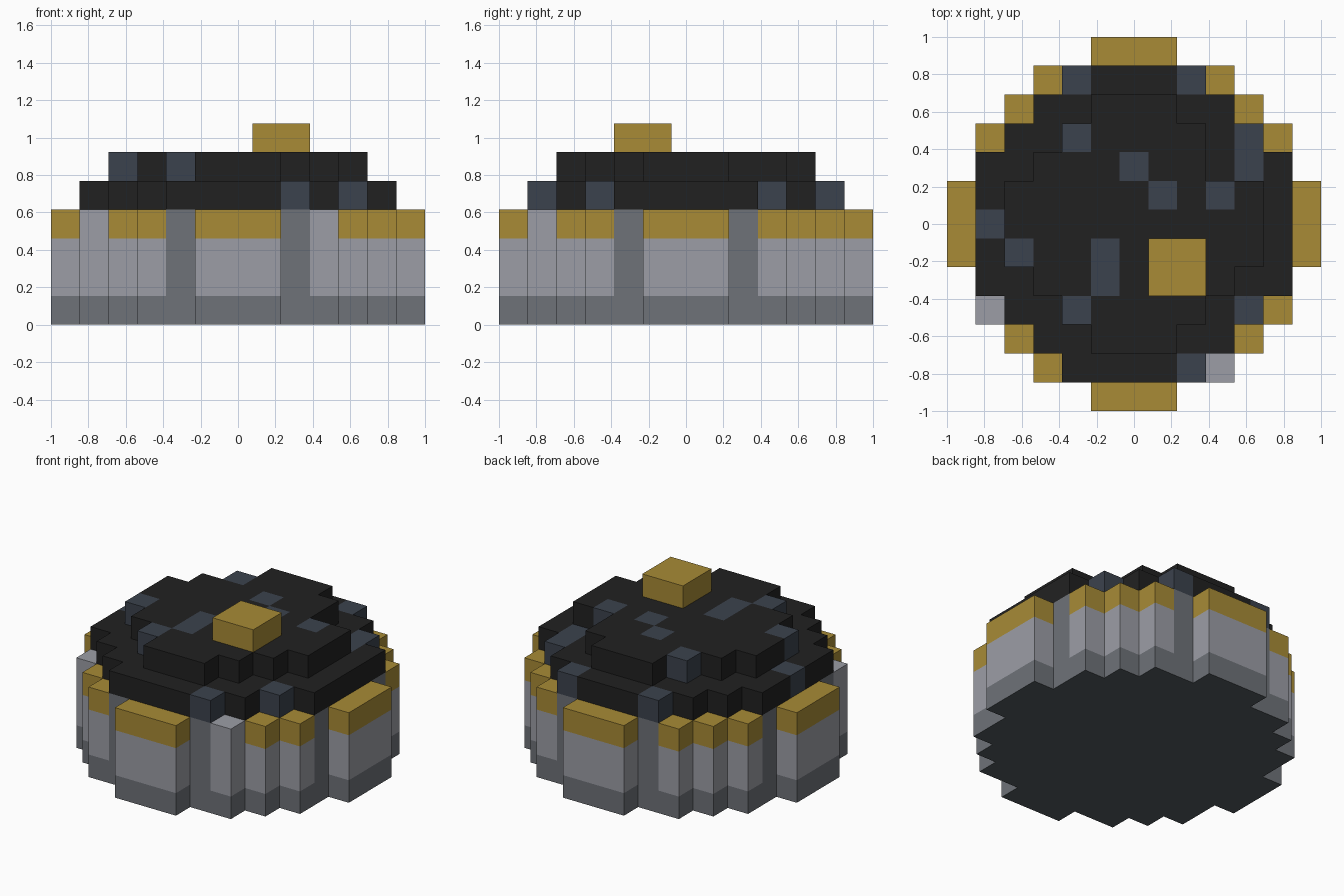
import bpy
import bmesh
from mathutils import Vector

cube = bpy.data.objects.get("Cube")
if cube:
    bpy.data.objects.remove(cube, do_unlink=True)

U = 2 / 13  # block size


def linear(v):
    v /= 255
    return v / 12.92 if v <= 0.04045 else ((v + 0.055) / 1.055) ** 2.4


def material(name, r, g, b):
    m = bpy.data.materials.new(name)
    m.use_nodes = True
    col = (linear(r), linear(g), linear(b), 1)
    m.diffuse_color = col
    bsdf = m.node_tree.nodes["Principled BSDF"]
    bsdf.inputs["Base Color"].default_value = col
    bsdf.inputs["Roughness"].default_value = 0.8
    return m


NAMES = ["gold", "light_grey", "mid_grey", "slate", "black", "underside_grey"]
MATS = [
    material("gold", 168, 139, 54),
    material("light_grey", 156, 158, 166),
    material("mid_grey", 110, 114, 120),
    material("slate", 59, 66, 77),
    material("black", 33, 33, 33),
    material("underside_grey", 82, 90, 95),
]
GOLD, LIGHT, MID, SLATE, BLACK, UNDER = range(6)


def disc(half_widths):
    """Blocks of a stepped disc, given the half width of each row from the middle."""
    n = len(half_widths) - 1
    return [(x, y) for y in range(-n, n + 1)
            for x in range(-half_widths[abs(y)], half_widths[abs(y)] + 1)]


# Body: grey foot, light wall, gold rim, with dark upright bars
body = {}
plain_posts = {(3, -5), (-5, -3)}
for x, y in disc([6, 6, 5, 5, 4, 3, 1]):
    bar = sorted((abs(x), abs(y))) == [2, 5]
    rim = LIGHT if (x, y) in plain_posts else GOLD
    for z, col in enumerate([MID, LIGHT, LIGHT, rim]):
        body[x, y, z] = MID if bar else col

# Lid: two stepped dark layers with scattered slate blocks
lid = {(x, y, 4): BLACK for x, y in disc([5, 5, 5, 4, 3, 2])}
lid.update({(x, y, 5): BLACK for x, y in disc([4, 4, 3, 2, 1])})
del lid[3, 2, 5]
for x, y in [(-2, 5), (2, 5), (4, 3), (4, 2), (-5, 0), (4, -3), (2, -5)]:
    lid[x, y, 4] = SLATE
for x, y in [(-2, 3), (0, 2), (1, 1), (3, 1), (-4, -1), (-1, -1), (-1, -2), (-2, -3)]:
    lid[x, y, 5] = SLATE

# Knob: flat square handle
knob = {(x, y, 6): GOLD for x in (1, 2) for y in (-2, -1)}

solid = {**body, **lid, **knob}


def build(name, blocks):
    """Skin the exposed sides of the blocks and merge flat areas of one colour."""
    bm = bmesh.new()
    for cell, col in blocks.items():
        centre = Vector(cell) + Vector((0, 0, 0.5))
        for axis in range(3):
            for sign in (-1, 1):
                n = Vector((0, 0, 0))
                n[axis] = sign
                if tuple(int(c) for c in Vector(cell) + n) in solid:
                    continue
                a = Vector((0, 0, 0))
                a[(axis + 1) % 3] = 0.5
                b = n.cross(a)
                mid = centre + n * 0.5
                corners = (mid - a - b, mid + a - b, mid + a + b, mid - a + b)
                face = bm.faces.new([bm.verts.new(c * U) for c in corners])
                face.material_index = UNDER if axis == 2 and sign < 0 else col
    bmesh.ops.remove_doubles(bm, verts=bm.verts, dist=0.001)
    bmesh.ops.dissolve_limit(bm, angle_limit=0.01, verts=bm.verts,
                             edges=bm.edges, delimit={'MATERIAL'})
    mesh = bpy.data.meshes.new(name)
    bm.to_mesh(mesh)
    bm.free()
    for m in MATS:
        mesh.materials.append(m)
    obj = bpy.data.objects.new(name, mesh)
    bpy.context.collection.objects.link(obj)


build("body", body)
build("lid", lid)
build("knob", knob)
